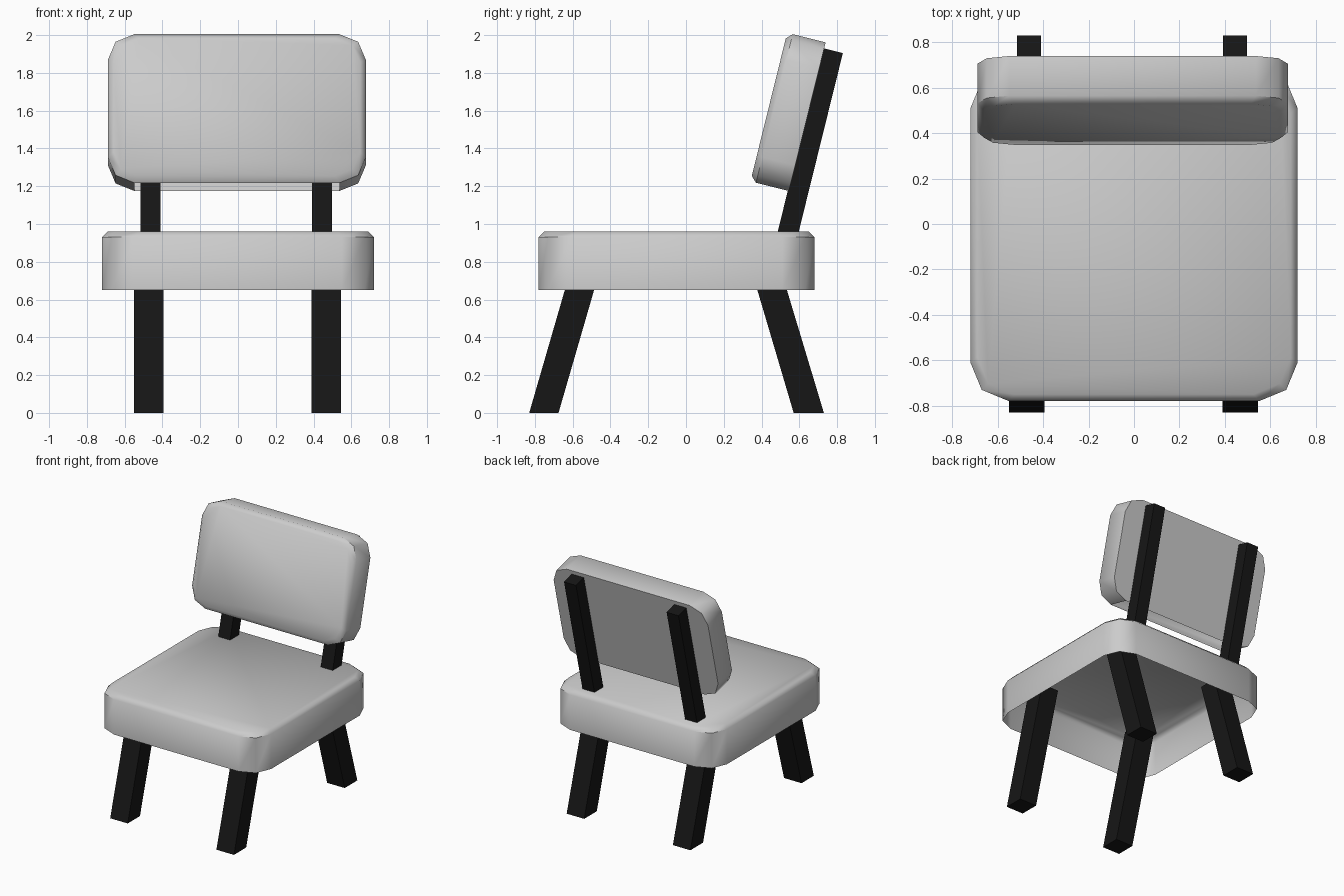
import bpy, bmesh, math
from mathutils import Matrix

if "Cube" in bpy.data.objects:
    bpy.data.objects.remove(bpy.data.objects["Cube"])

black = bpy.data.materials.new("black_wood")
black.diffuse_color = (0.008, 0.008, 0.008, 1)
black.use_nodes = True
black.node_tree.nodes["Principled BSDF"].inputs["Base Color"].default_value = black.diffuse_color


def make_object(name, bm, matrix=Matrix(), mat=None, smooth=False):
    bmesh.ops.transform(bm, matrix=matrix, verts=bm.verts)
    mesh = bpy.data.meshes.new(name)
    bm.to_mesh(mesh)
    bm.free()
    ob = bpy.data.objects.new(name, mesh)
    bpy.context.collection.objects.link(ob)
    if mat:
        mesh.materials.append(mat)
    if smooth:
        bpy.ops.object.select_all(action='DESELECT')
        ob.select_set(True)
        bpy.context.view_layer.objects.active = ob
        bpy.ops.object.shade_smooth_by_angle(angle=math.radians(50))
    return ob


def cushion(name, hx, hy, height, radius, matrix, back_panel=False):
    """Shell with two-step rounded corners, chamfered face and open underside."""
    outline = []
    for sx, sy, start in ((1, 1, 0), (-1, 1, 90), (-1, -1, 180), (1, -1, 270)):
        for step in range(3):
            a = math.radians(start + step * 45)
            outline.append((sx * (hx - radius) + radius * math.cos(a),
                            sy * (hy - radius) + radius * math.sin(a)))
    c = 0.03
    bm = bmesh.new()
    rings = []
    for z, inset in ((0, 0), (height - c, 0), (height, c)):
        rings.append([bm.verts.new((x * (hx - inset) / hx, y * (hy - inset) / hy, z))
                      for x, y in outline])
    n = len(outline)
    for k in range(2):
        for i in range(n):
            # the padded back is open along its lower edge
            if back_panel and k == 0 and i == 8:
                continue
            j = (i + 1) % n
            bm.faces.new((rings[k][i], rings[k][j], rings[k + 1][j], rings[k + 1][i]))
    bm.faces.new(rings[2])
    if back_panel:
        bm.faces.new(rings[0][::-1])
    return make_object(name, bm, matrix, smooth=True)


def bar(name, x, lower, upper):
    """Bar between two (y0, y1, z0, z1) ends, given as front and back edges."""
    bm = bmesh.new()
    bmesh.ops.create_cube(bm, size=1)
    for v in bm.verts:
        y0, y1, z0, z1 = upper if v.co.z > 0 else lower
        v.co = (x[0] if v.co.x < 0 else x[1],
                y0 if v.co.y < 0 else y1,
                z0 if v.co.y < 0 else z1)
    return make_object(name, bm, mat=black)


# seat cushion
cushion("seat", 0.72, 0.73, 0.31, 0.17, Matrix.Translation((0, -0.05, 0.65)))

# tilted frame of the backrest: local x, up along the back, out to the front
S, C = 0.24, 0.971
Y0, Z0 = 0.545, 1.175


def tilt(u, n):
    return Y0 + S * u - C * n, Z0 + C * u + S * n


frame = Matrix(((1, 0, 0, -0.006), (0, S, -C, Y0), (0, C, S, Z0), (0, 0, 0, 1)))
cushion("backrest", 0.683, 0.405, 0.21, 0.14,
        frame @ Matrix.Translation((0, 0.405, 0)), back_panel=True)

# legs and back posts
for side, leg_x, post_x in (("left", (-0.55, -0.395), (-0.515, -0.41)),
                            ("right", (0.39, 0.545), (0.392, 0.498))):
    bar(side + "_front_leg", leg_x, (-0.83, -0.675, 0, 0), (-0.575, -0.42, 0.88, 0.88))
    bar(side + "_rear_leg", leg_x, (0.57, 0.73, 0, 0), (0.31, 0.465, 0.88, 0.88))
    ends = []
    for u in (-0.24, 0.777):
        (ya, za), (yb, zb) = tilt(u, 0.006), tilt(u, -0.102)
        ends.append((ya, yb, za, zb))
    bar(side + "_back_post", post_x, *ends)
